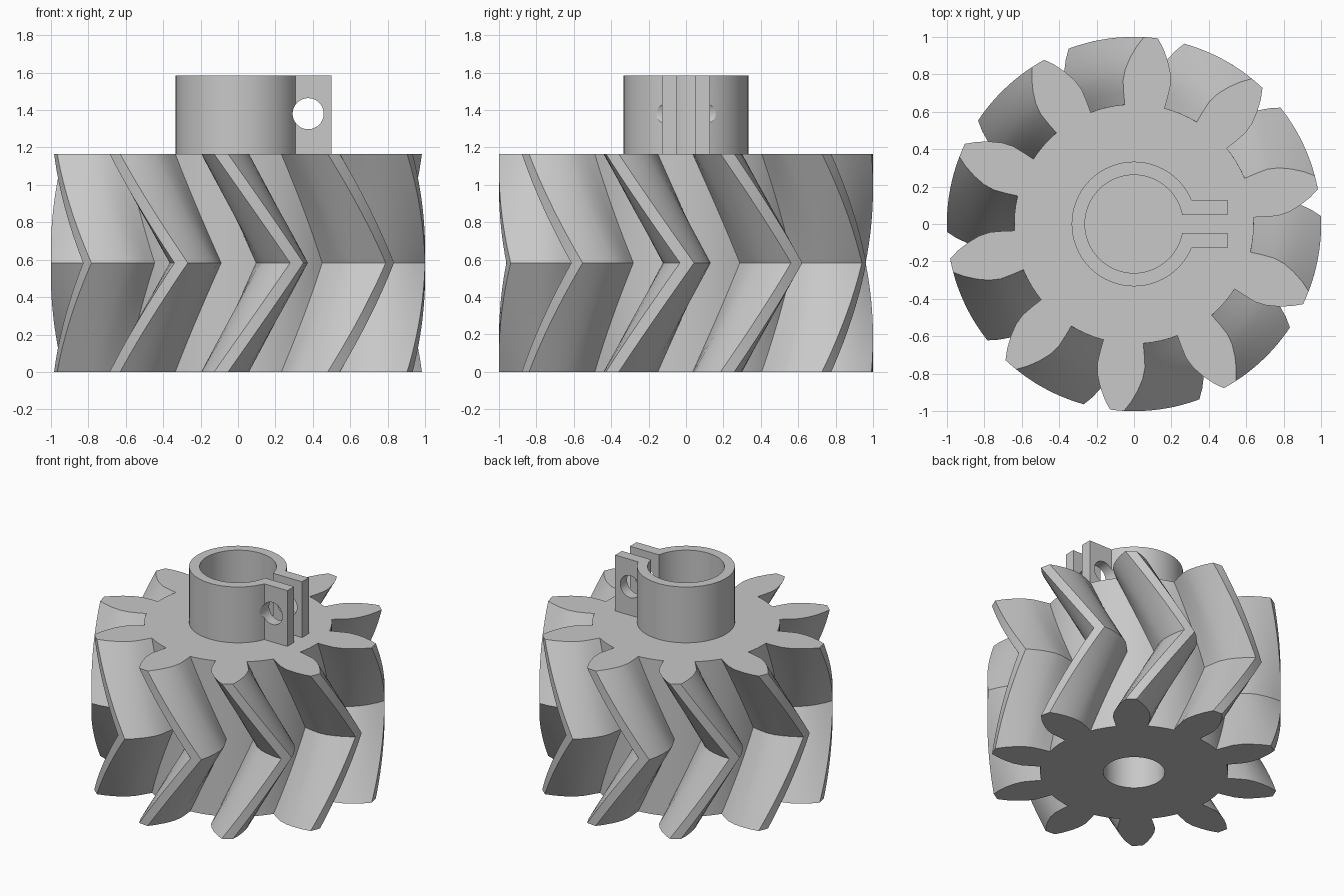
import bpy, bmesh
from math import sin, cos, radians, pi, asin, sqrt

cube = bpy.data.objects.get("Cube")
if cube:
    bpy.data.objects.remove(cube, do_unlink=True)

TEETH = 10
GEAR_H = 1.165
TOTAL_H = 1.585
TWIST = radians(23.5)
PHASE = radians(84.8)
HALF_STEPS = 12

grey = bpy.data.materials.new("plain grey")
grey.use_nodes = True
grey.diffuse_color = (0.58, 0.58, 0.58, 1)
grey.node_tree.nodes["Principled BSDF"].inputs["Base Color"].default_value = (0.58, 0.58, 0.58, 1)


def loft(name, rings):
    """Closed solid through a stack of equal-length rings."""
    bm = bmesh.new()
    loops = [[bm.verts.new(p) for p in ring] for ring in rings]
    n = len(loops[0])
    for a, b in zip(loops, loops[1:]):
        for i in range(n):
            j = (i + 1) % n
            bm.faces.new((a[i], a[j], b[j], b[i]))
    bm.faces.new(loops[0][::-1])
    bm.faces.new(loops[-1])
    bmesh.ops.recalc_face_normals(bm, faces=bm.faces)
    mesh = bpy.data.meshes.new(name)
    bm.to_mesh(mesh)
    bm.free()
    mesh.materials.append(grey)
    obj = bpy.data.objects.new(name, mesh)
    bpy.context.collection.objects.link(obj)
    return obj


def activate(obj):
    bpy.ops.object.select_all(action='DESELECT')
    obj.select_set(True)
    bpy.context.view_layer.objects.active = obj


def cut(obj, cutter):
    """Subtract the cutter from the part and remove it."""
    cutter.hide_render = True
    mod = obj.modifiers.new("cut", 'BOOLEAN')
    mod.operation = 'DIFFERENCE'
    mod.solver = 'EXACT'
    mod.object = cutter
    activate(obj)
    bpy.ops.object.modifier_apply(modifier=mod.name)
    bpy.data.objects.remove(cutter, do_unlink=True)


def circle(radius, n=64):
    return [(radius * cos(2 * pi * i / n), radius * sin(2 * pi * i / n)) for i in range(n)]


# Tooth outline: (radius, half angle in degrees) from root to tip
flank = [(0.64, 9.6), (0.70, 9.7), (0.77, 9.55), (0.83, 8.4),
         (0.89, 6.5), (0.95, 4.3), (1.0, 2.15)]
tooth = [(r, -a) for r, a in flank] + [(1.0, 0)] + [(r, a) for r, a in reversed(flank)]
pitch = 360 / TEETH
gap = pitch - 2 * flank[0][1]
tooth += [(0.64, flank[0][1] + gap * k / 4) for k in (1, 2, 3)]
outline = [(r, PHASE + radians(a + pitch * t)) for t in range(TEETH) for r, a in tooth]

# Herringbone gear: twist rises to mid height, then returns
rings = []
for s in range(2 * HALF_STEPS + 1):
    f = s / HALF_STEPS
    turn = TWIST * (1 - abs(f - 1))
    rings.append([(r * cos(a + turn), r * sin(a + turn), GEAR_H * f / 2) for r, a in outline])
gear = loft("herringbone_gear", rings)

# Blind shaft bore in the underside
cut(gear, loft("bore_cutter", [[(x, y, z) for x, y in circle(0.21)] for z in (-0.1, 0.6)]))

# Split clamp collar: open ring with two parallel ears
OUTER, INNER, EAR_END, EAR_Y, SLOT_Y = 0.333, 0.262, 0.5, 0.127, 0.047


def open_arc(radius, y, n=80):
    start = asin(y / radius)
    return [(radius * cos(start + (2 * pi - 2 * start) * i / n),
             radius * sin(start + (2 * pi - 2 * start) * i / n)) for i in range(n + 1)]


profile = [(EAR_END, SLOT_Y), (EAR_END, EAR_Y)] + open_arc(OUTER, EAR_Y)
profile += [(EAR_END, -EAR_Y), (EAR_END, -SLOT_Y)] + open_arc(INNER, SLOT_Y)[::-1]
collar = loft("clamp_collar", [[(x, y, z) for x, y in profile] for z in (GEAR_H, TOTAL_H)])

# Clamp bolt hole through both ears
cut(collar, loft("bolt_cutter", [[(0.375 + x, y, 1.38 + z) for x, z in circle(0.083, 48)]
                                 for y in (-0.4, 0.4)]))

for part in (gear, collar):
    activate(part)
    bpy.ops.object.shade_smooth_by_angle(angle=radians(25))
